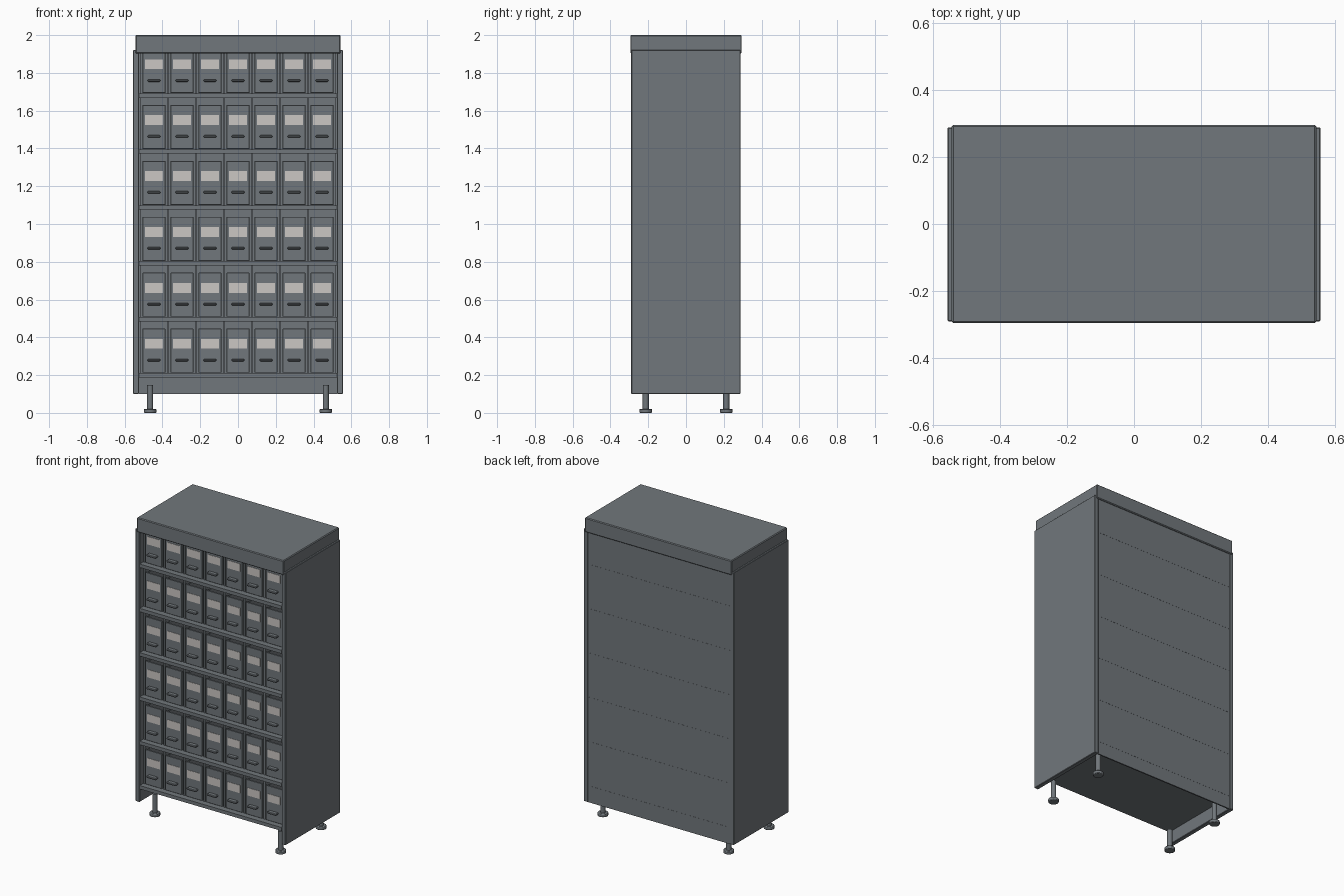
import bpy, bmesh, math

if "Cube" in bpy.data.objects:
    bpy.data.objects.remove(bpy.data.objects["Cube"])


def material(name, rgb):
    m = bpy.data.materials.new(name)
    m.diffuse_color = (*rgb, 1)
    m.use_nodes = True
    m.node_tree.nodes["Principled BSDF"].inputs["Base Color"].default_value = m.diffuse_color
    return m


STEEL = material("grey_steel", (0.165, 0.185, 0.2))
PAPER = material("label_paper", (0.6, 0.57, 0.55))


def boxes(name, ranges, mat, bevel=0.0):
    """One object made of boxes, each given as (x0, x1, y0, y1, z0, z1)."""
    bm = bmesh.new()
    for x0, x1, y0, y1, z0, z1 in ranges:
        for v in bmesh.ops.create_cube(bm, size=1)["verts"]:
            v.co = (x0 + (v.co.x + .5) * (x1 - x0),
                    y0 + (v.co.y + .5) * (y1 - y0),
                    z0 + (v.co.z + .5) * (z1 - z0))
    me = bpy.data.meshes.new(name)
    bm.to_mesh(me)
    bm.free()
    ob = bpy.data.objects.new(name, me)
    bpy.context.collection.objects.link(ob)
    me.materials.append(mat)
    if bevel:
        b = ob.modifiers.new("bevel", "BEVEL")
        b.width, b.segments = bevel, 1
    return ob


def cylinder(name, x, y, z0, z1, r, bevel=0.0):
    bpy.ops.mesh.primitive_cylinder_add(vertices=20, radius=r, depth=z1 - z0,
                                        location=(x, y, (z0 + z1) / 2))
    ob = bpy.context.object
    ob.name = name
    ob.data.materials.append(STEEL)
    bpy.ops.object.shade_smooth_by_angle(angle=math.radians(35))
    if bevel:
        b = ob.modifiers.new("bevel", "BEVEL")
        b.width, b.segments, b.limit_method = bevel, 2, "ANGLE"


ROWS, COLS, PITCH_Z, PITCH_X = 6, 7, 0.296, 0.1483
SHELF_Z, INNER = 0.188, 0.525
FRONT = -0.255          # plane of the drawer fronts
BACK = 0.277

# cabinet shell
for side, name in ((-1, "left_side_panel"), (1, "right_side_panel")):
    a, b = sorted((side * INNER, side * 0.555))
    boxes(name, [(a, b, -0.29, 0.288, 0.10, 1.922)], STEEL, 0.003)
boxes("back_panel", [(-INNER, INNER, BACK, 0.286, 0.10, 1.91)], STEEL)
boxes("top_cap", [(-0.543, 0.543, -0.295, 0.295, 1.903, 2.0)], STEEL, 0.005)

# shelves, whose rear edges show as thin seams on the back
boxes("shelves", [(-INNER, INNER, -0.288, 0.2868, SHELF_Z + r * PITCH_Z,
                   SHELF_Z + 0.023 + r * PITCH_Z) for r in range(ROWS)], STEEL)

# upright dividers between the drawers
dividers = []
for r in range(ROWS):
    z = SHELF_Z + 0.023 + r * PITCH_Z
    top = min(z + PITCH_Z - 0.023, 1.903)
    for c in range(COLS + 1):
        x = (c - COLS / 2) * PITCH_X
        dividers.append((x - 0.006, x + 0.006, FRONT + 0.005, BACK, z, top))
boxes("dividers", dividers, STEEL)

# drawers: open trays with a front, a paper label and a pull tab
HW, T = 0.061, 0.008
for r in range(ROWS):
    z = SHELF_Z + 0.025 + r * PITCH_Z
    top = min(z + 0.233, 1.91)
    fronts, trays, labels, pulls = [], [], [], []
    for c in range(COLS):
        x = (c - (COLS - 1) / 2) * PITCH_X
        l, h = x - HW, x + HW
        fronts.append((l, h, FRONT, FRONT + T, z, top))
        trays += [(l, l + T, FRONT + T, BACK - 0.02, z, top - 0.01),
                  (h - T, h, FRONT + T, BACK - 0.02, z, top - 0.01),
                  (l + T, h - T, FRONT + T, BACK - 0.02, z, z + T),
                  (l + T, h - T, BACK - 0.028, BACK - 0.02, z + T, top - 0.01)]
        labels.append((x - 0.047, x + 0.047, FRONT - 0.002, FRONT + 0.001,
                       z + 0.127, z + 0.179))
        pulls.append((x - 0.034, x + 0.034, FRONT - 0.03, FRONT + 0.001,
                      z + 0.060, z + 0.073))
    boxes(f"drawer_fronts_{r + 1}", fronts, STEEL, 0.002)
    boxes(f"drawer_trays_{r + 1}", trays, STEEL)
    boxes(f"drawer_labels_{r + 1}", labels, PAPER)
    boxes(f"drawer_pulls_{r + 1}", pulls, STEEL, 0.004)

# levelling feet
for x in (-0.465, 0.465):
    for y in (-0.213, 0.213):
        cylinder("foot_post", x, y, 0.015, 0.147, 0.016)
        cylinder("foot_pad", x, y, 0.0, 0.021, 0.033, 0.004)
